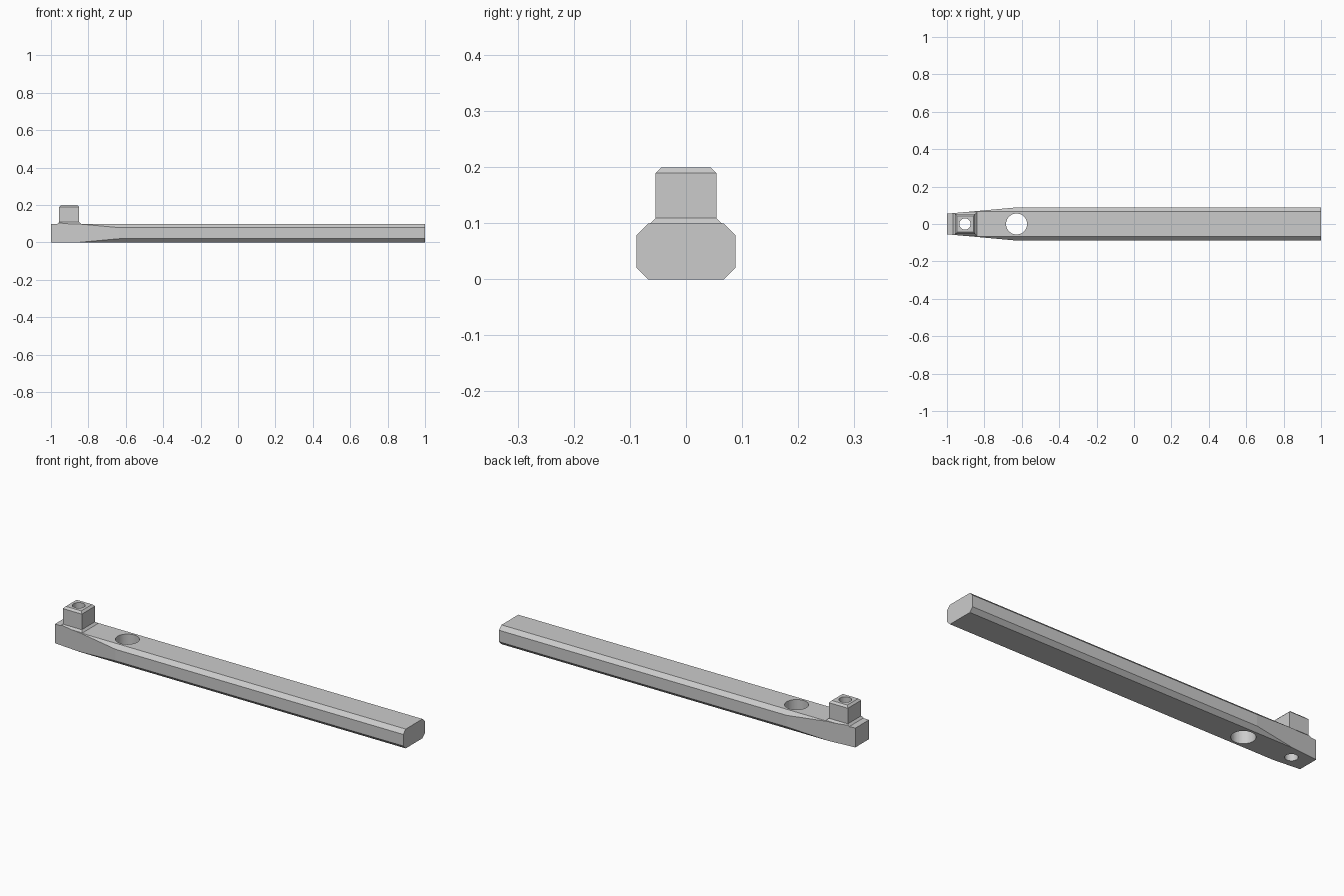
import bpy, bmesh, math
from mathutils import Vector

cube = bpy.data.objects.get("Cube")
if cube:
    bpy.data.objects.remove(cube, do_unlink=True)

GREY = (0.6, 0.6, 0.6, 1)
mat = bpy.data.materials.new("plain grey")
mat.use_nodes = True
mat.diffuse_color = GREY
mat.node_tree.nodes["Principled BSDF"].inputs["Base Color"].default_value = GREY


def loft(name, rings):
    """Closed solid through matching rings of points."""
    bm = bmesh.new()
    loops = [[bm.verts.new(p) for p in ring] for ring in rings]
    n = len(loops[0])
    bm.faces.new(loops[0])
    bm.faces.new(loops[-1])
    for a, b in zip(loops, loops[1:]):
        for i in range(n):
            j = (i + 1) % n
            bm.faces.new((a[i], a[j], b[j], b[i]))
    bmesh.ops.recalc_face_normals(bm, faces=bm.faces)
    mesh = bpy.data.meshes.new(name)
    bm.to_mesh(mesh)
    bm.free()
    mesh.materials.append(mat)
    obj = bpy.data.objects.new(name, mesh)
    bpy.context.collection.objects.link(obj)
    return obj


def combine(target, tool, operation):
    mod = target.modifiers.new(tool.name, 'BOOLEAN')
    mod.operation, mod.solver, mod.object = operation, 'EXACT', tool
    bpy.context.view_layer.objects.active = target
    bpy.ops.object.modifier_apply(modifier=mod.name)
    bpy.data.objects.remove(tool, do_unlink=True)


def square(x, half, z):
    return [(x + sx * half, sy * half, z)
            for sx, sy in ((-1, -1), (1, -1), (1, 1), (-1, 1))]


def hole(name, x, radius):
    steps = 64
    return loft(name, [[(x + radius * math.cos(math.tau * i / steps),
                         radius * math.sin(math.tau * i / steps), z)
                        for i in range(steps)] for z in (-0.1, 0.3)])


HALF, HEIGHT, CHAMFER = 0.088, 0.099, 0.02
POST_X = -0.903

# Long bar with chamfered edges
quarter = [(HALF - CHAMFER, 0), (HALF, CHAMFER),
           (HALF, HEIGHT - CHAMFER), (HALF - CHAMFER, HEIGHT)]
profile = quarter + [(-y, z) for y, z in reversed(quarter)]
bar = loft("bar", [[(x, y, z) for y, z in profile] for x in (-1, 1)])

# Square post with flared foot and chamfered top
post = loft("post", [square(POST_X, h, z) for h, z in
                     ((0.064, 0.05), (0.064, HEIGHT), (0.054, 0.109),
                      (0.054, 0.189), (0.044, 0.199))])
combine(bar, post, 'UNION')

# Tapered plan outline trims the head
plan = [(-1.1, 0.046), (-0.63, HALF + 0.0003), (1.1, HALF + 0.0003)]
plan += [(x, -y) for x, y in reversed(plan)]
taper = loft("taper_cutter", [[(x, y, z) for x, y in plan] for z in (-0.1, 0.3)])
combine(bar, taper, 'INTERSECT')

# Through holes
combine(bar, hole("large_hole_cutter", -0.628, 0.056), 'DIFFERENCE')
combine(bar, hole("small_hole_cutter", -0.904, 0.03), 'DIFFERENCE')

bar.name = "bar_with_post"
bpy.ops.object.select_all(action='DESELECT')
bar.select_set(True)
bpy.context.view_layer.objects.active = bar
bpy.ops.object.shade_smooth_by_angle(angle=math.radians(4))
for poly in bar.data.polygons:
    c = poly.center
    # Only the hole walls are smooth; every outer face stays flat
    poly.use_smooth = abs(poly.normal.z) < 0.01 and any(
        (Vector((c.x - x, c.y)).length < r + 0.001)
        for x, r in ((-0.628, 0.056), (-0.904, 0.03)))
bpy.ops.object.shade_smooth_by_angle(angle=math.radians(25))
